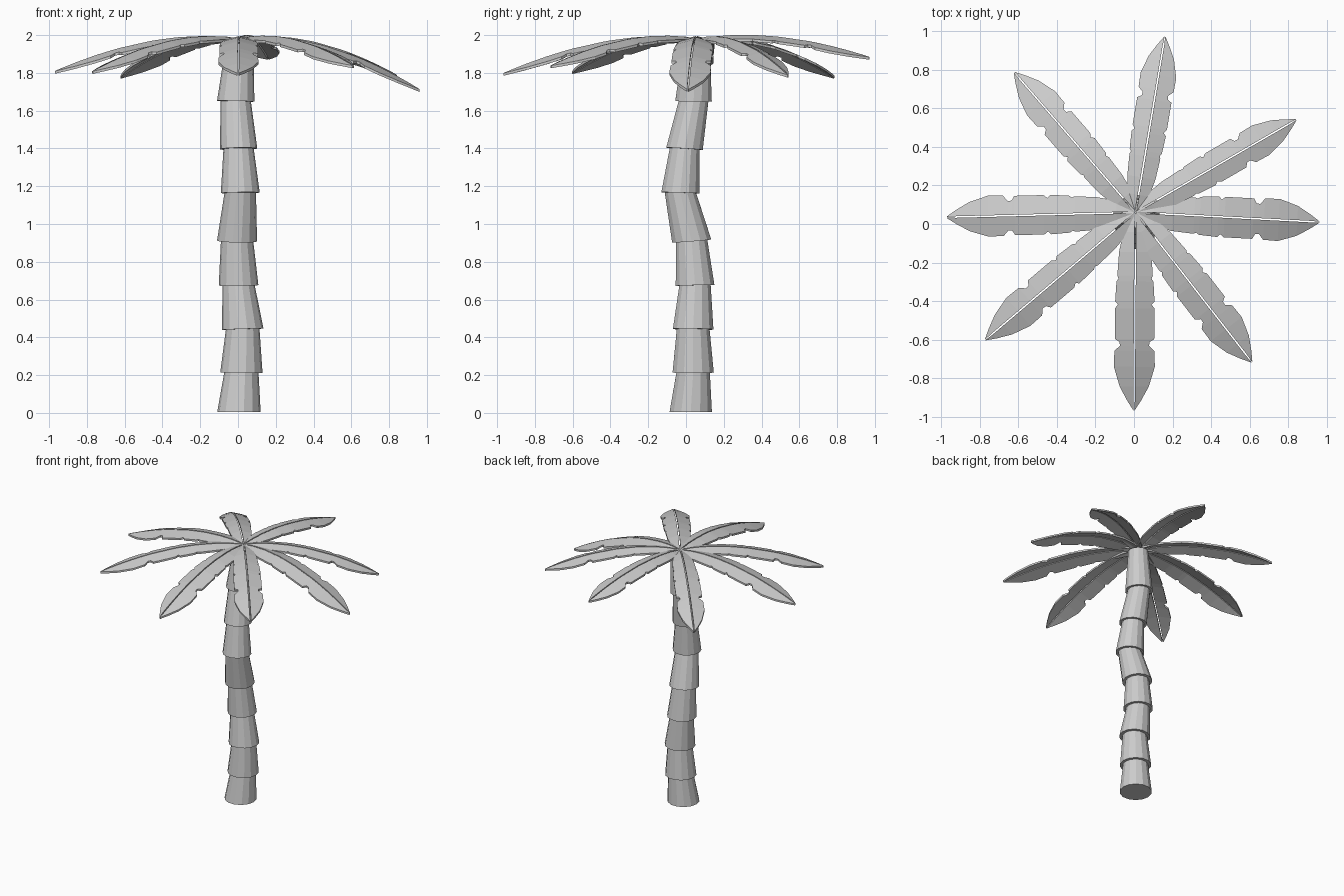
import bpy, bmesh, math
from mathutils import Vector

if "Cube" in bpy.data.objects:
    bpy.data.objects.remove(bpy.data.objects["Cube"])


def add_object(name, bm):
    bmesh.ops.recalc_face_normals(bm, faces=bm.faces)
    me = bpy.data.meshes.new(name)
    bm.to_mesh(me)
    bm.free()
    ob = bpy.data.objects.new(name, me)
    bpy.context.collection.objects.link(ob)
    return ob


# Trunk: stacked tapering rings along a crooked path (x, y, z, lower radius)
path = [(0.005, 0.025, 0.005, 0.115), (0.018, 0.038, 0.213, 0.112),
        (0.025, 0.038, 0.443, 0.110), (0.003, 0.048, 0.675, 0.105),
        (-0.005, 0.030, 0.910, 0.106), (0.012, -0.030, 1.165, 0.103),
        (0.003, -0.008, 1.398, 0.099), (-0.012, 0.040, 1.650, 0.099),
        (0.008, 0.055, 1.945, 0.09)]
SIDES = 14


def trunk_segment(i):
    x, y, z, r = path[i]
    low, high = Vector((x, y, z)), Vector(path[i + 1][:3])
    r_top = path[i + 1][3] * 0.80
    axis = (high - low).normalized()
    # rims tilt slightly with the direction of the segment
    tilt = 0.0 if i == 0 else 0.35
    nxt = 0.35
    bm = bmesh.new()
    rings = []
    for c, rad, k in ((low, r, tilt), (high + axis * 0.01, r_top, nxt)):
        ring = []
        for s in range(SIDES):
            a = math.tau * s / SIDES
            dx, dy = rad * math.cos(a), rad * math.sin(a)
            dz = -k * (dx * axis.x + dy * axis.y)
            ring.append(bm.verts.new((c.x + dx, c.y + dy, c.z + dz)))
        rings.append(ring)
    for s in range(SIDES):
        n = (s + 1) % SIDES
        bm.faces.new((rings[0][s], rings[0][n], rings[1][n], rings[1][s]))
    bm.faces.new(rings[0][::-1])
    bm.faces.new(rings[1])
    add_object(f"trunk_segment_{i + 1}", bm)


for i in range(len(path) - 1):
    trunk_segment(i)

# Fronds: outline as (fraction of length, half width), with notches
outline = [(0.0, 0.035), (0.10, 0.062), (0.20, 0.082), (0.32, 0.090),
           (0.335, 0.084), (0.35, 0.094), (0.45, 0.100), (0.465, 0.085),
           (0.485, 0.100), (0.64, 0.100), (0.655, 0.076), (0.675, 0.074),
           (0.70, 0.102), (0.78, 0.104), (0.88, 0.074), (0.95, 0.036), (1.0, 0.004)]
base = Vector((0.008, 0.06))
THICK = 0.014
GAP = 0.004


def frond(i, tx, ty, tz, width):
    tip = Vector((tx, ty))
    run = tip - base
    side = Vector((-run.y, run.x)).normalized()
    bm = bmesh.new()
    for sgn in (-1, 1):
        prev = None
        for t, hw in outline:
            hw *= width
            c = base + run * t
            z = 1.979 + 0.2 * t - (0.2 + 1.979 - tz) * t ** 1.7
            inner = c + side * sgn * min(GAP, hw * 0.4)
            outer = c + side * sgn * hw
            droop = 0.26 * hw
            sec = [bm.verts.new((p.x, p.y, h)) for p, h in (
                (inner, z), (outer, z - droop),
                (outer, z - droop - THICK), (inner, z - THICK))]
            if prev:
                for k in range(4):
                    n = (k + 1) % 4
                    bm.faces.new((prev[k], prev[n], sec[n], sec[k]))
            else:
                bm.faces.new(sec)
            prev = sec
        bm.faces.new(prev[::-1])
    add_object(f"frond_{i + 1}", bm)


# tip x, y, z and width factor of each frond
tips = [(0.96, 0.01, 1.715, 1.05), (0.84, 0.54, 1.79, 0.85),
        (0.16, 0.97, 1.885, 0.9), (-0.62, 0.785, 1.785, 0.92),
        (-0.97, 0.035, 1.81, 1.02), (-0.77, -0.60, 1.81, 0.92),
        (0.0, -0.965, 1.80, 1.02), (0.61, -0.715, 1.84, 0.98)]
for i, tip in enumerate(tips):
    frond(i, *tip)
